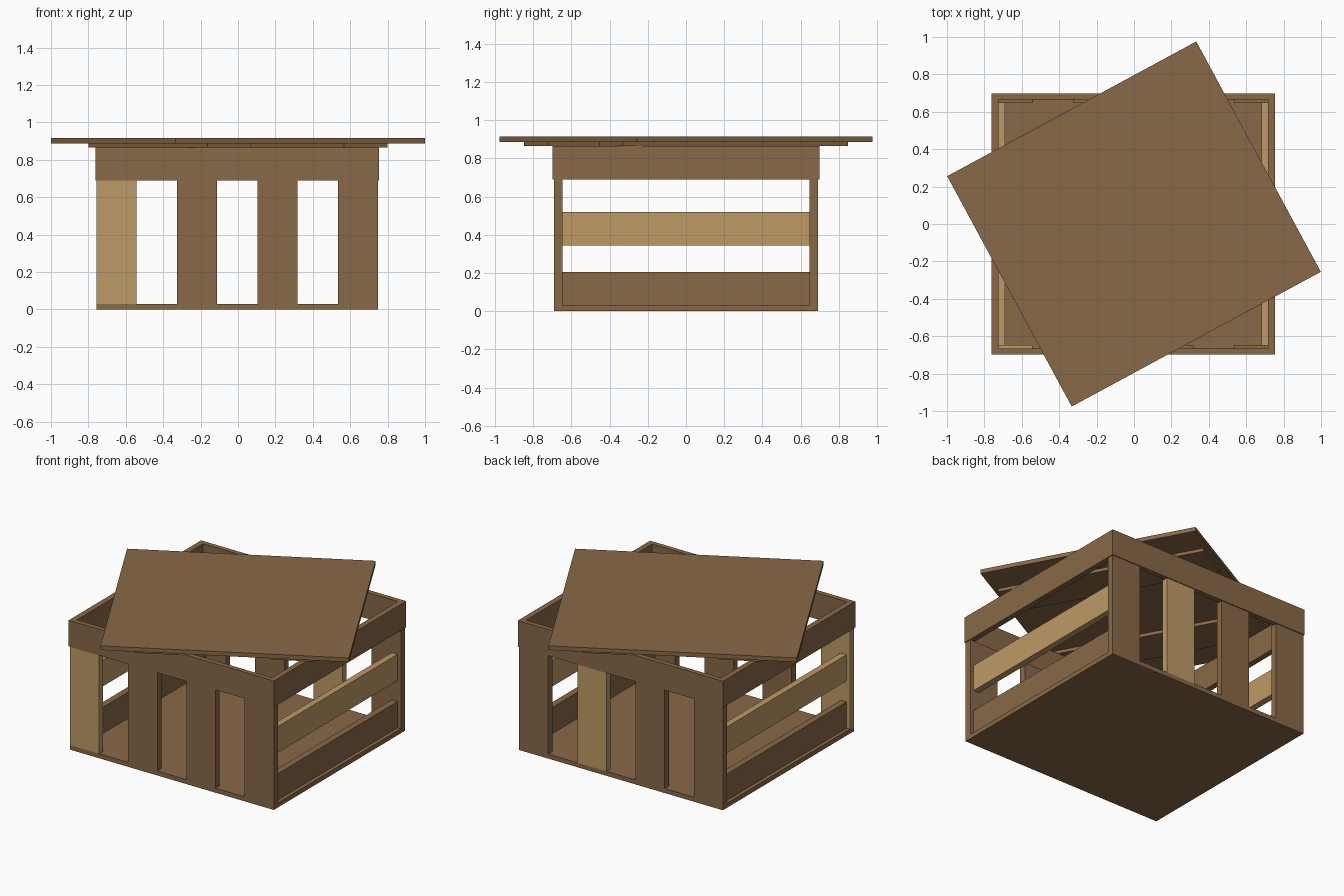
import bpy, math
from mathutils import Matrix

if "Cube" in bpy.data.objects:
    bpy.data.objects.remove(bpy.data.objects["Cube"])

def material(name, rgb):
    m = bpy.data.materials.new(name)
    m.diffuse_color = (*rgb, 1)
    m.use_nodes = True
    m.node_tree.nodes["Principled BSDF"].inputs["Base Color"].default_value = m.diffuse_color
    return m

dark = material("brown_wood", (0.25, 0.138, 0.063))
light = material("pale_wood", (0.515, 0.323, 0.13))

def board(name, x, y, z, mat=dark, turn=0.0):
    """Box spanning the given (min, max) ranges, then turned about z."""
    bpy.ops.mesh.primitive_cube_add(size=1)
    ob = bpy.context.object
    ob.name = name
    mid = [(a + b) / 2 for a, b in (x, y, z)]
    size = [b - a for a, b in (x, y, z)]
    ob.data.transform(Matrix.Rotation(turn, 4, 'Z') @ Matrix.Translation(mid)
                      @ Matrix.Diagonal((*size, 1)))
    ob.data.materials.append(mat)
    return ob

CX = -0.004          # crate sits slightly left of the lid centre
RIM = (0.69, 0.865)

# floor
board("floor", (CX - 0.753, CX + 0.753), (-0.692, 0.692), (0, 0.03))

# upright slats, one pale slat in the front and one in the back
for side, label, pale in ((-1, "front", 0), (1, "back", 2)):
    for i in range(4):
        x0 = CX - 0.753 + i * 0.4303
        y = sorted((side * 0.648, side * 0.692))
        is_pale = i == pale
        board(f"{label}_slat_{i + 1}", (x0, x0 + 0.215), y,
              (0.03, RIM[0]), light if is_pale else dark)

# horizontal side boards and the rim
for side, label in ((-1, "left"), (1, "right")):
    x = sorted((CX + side * 0.685, CX + side * 0.728))
    board(f"{label}_lower_board", x, (-0.648, 0.648), (0.03, 0.205))
    board(f"{label}_middle_board", x, (-0.648, 0.648), (0.345, 0.52), light)
    board(f"{label}_rim", sorted((CX + side * 0.72, CX + side * 0.758)),
          (-0.698, 0.698), RIM)
for side, label in ((-1, "front"), (1, "back")):
    board(f"{label}_rim", (CX - 0.72, CX + 0.72),
          sorted((side * 0.665, side * 0.698)), RIM)

# lid lying askew, with two battens underneath
TURN = math.radians(28.4)
board("lid", (-0.757, 0.757), (-0.70, 0.70), (0.887, 0.915), dark, TURN)
for side, label in ((-1, "left"), (1, "right")):
    board(f"{label}_lid_batten", sorted((side * 0.282, side * 0.547)),
          (-0.67, 0.67), (0.865, 0.887), dark, TURN)
